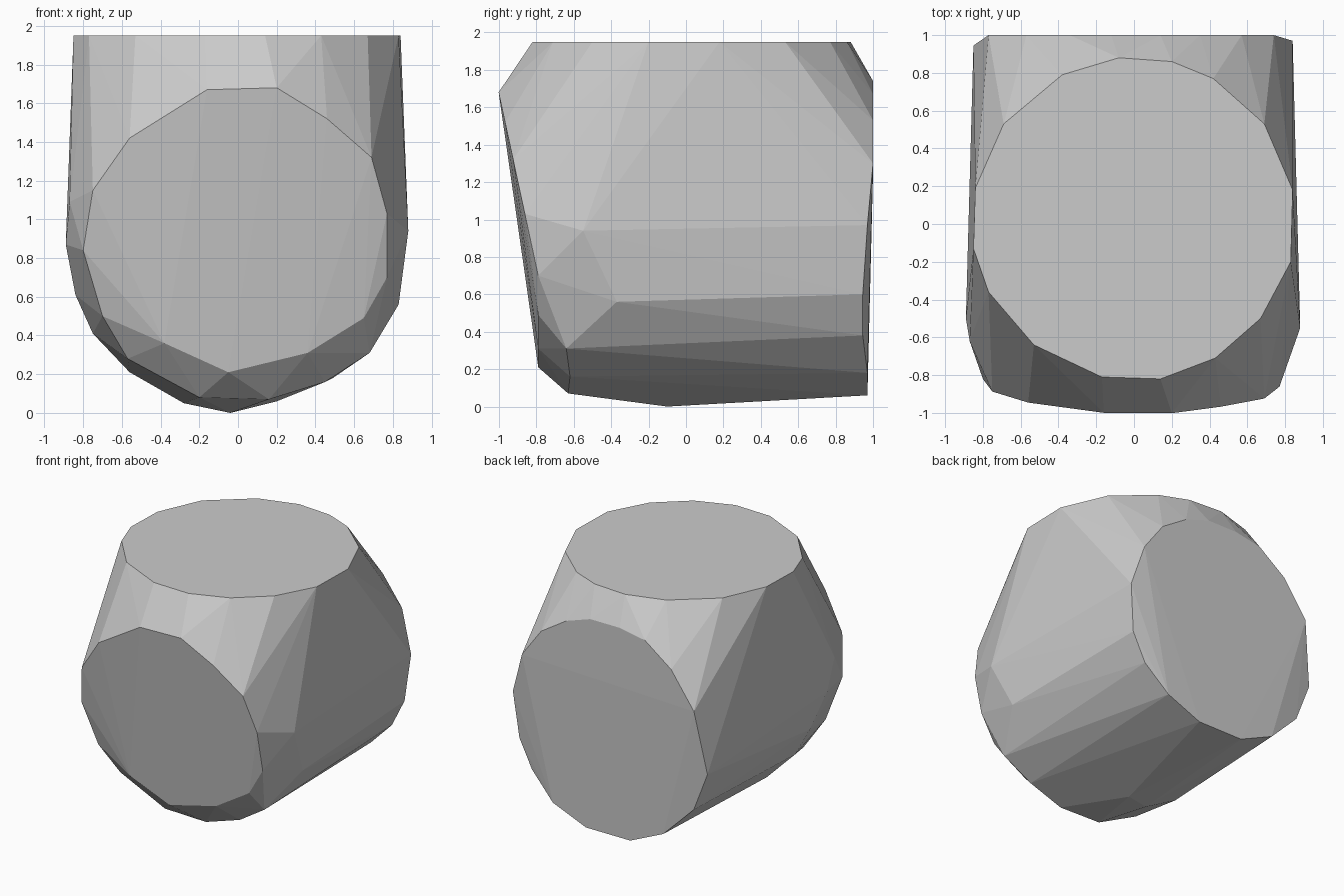
import bpy
import bmesh
import math

default_cube = bpy.data.objects.get("Cube")
if default_cube:
    bpy.data.objects.remove(default_cube, do_unlink=True)


def make_material(name, colour):
    material = bpy.data.materials.new(name)
    material.use_nodes = True
    material.diffuse_color = colour
    shader = next(n for n in material.node_tree.nodes if n.type == 'BSDF_PRINCIPLED')
    shader.inputs["Base Color"].default_value = colour
    shader.inputs["Roughness"].default_value = 0.8
    return material


def front_depth(z):
    """The front face leans forward above its lower third."""
    return -0.79 - 0.216 * max(z - 0.7, 0)


def back_depth(x, z):
    """The back face is upright on top and slightly tucked in at the sides."""
    if z > 1.2:
        return 1.0
    return 0.945 if abs(x) > 0.6 and z < 0.9 else 0.97


def hull_object(name, points, material):
    """Wrap the points in a faceted convex skin and merge its flat areas."""
    mesh = bpy.data.meshes.new(name)
    bm = bmesh.new()
    for point in points:
        bm.verts.new(point)
    result = bmesh.ops.convex_hull(bm, input=list(bm.verts))
    inside = set(result["geom_interior"]) | set(result["geom_unused"])
    loose = [item for item in inside if isinstance(item, bmesh.types.BMVert)]
    bmesh.ops.delete(bm, geom=loose, context='VERTS')
    bmesh.ops.dissolve_limit(bm, angle_limit=math.radians(0.5),
                             verts=list(bm.verts), edges=list(bm.edges))
    bmesh.ops.recalc_face_normals(bm, faces=list(bm.faces))
    bm.to_mesh(mesh)
    bm.free()
    mesh.materials.append(material)
    obj = bpy.data.objects.new(name, mesh)
    bpy.context.collection.objects.link(obj)
    return obj


# Top face outline, as x and y
TOP_HEIGHT = 1.95
top_outline = [
    (-.08, .88), (.2, .86), (.42, .77), (.69, .53),
    (.84, .18), (.83, -.2), (.67, -.5), (.43, -.71),
    (.14, -.82), (-.17, -.81), (-.53, -.64), (-.77, -.36),
    (-.85, -.13), (-.84, .19), (-.69, .53), (-.38, .79),
]

# Front face outline, as x and z
front_outline = [
    (-.16, 1.67), (.2, 1.68), (.46, 1.52), (.69, 1.32),
    (.77, 1.03), (.77, .7), (.65, .49), (.36, .31),
    (-.05, .21), (-.8, .84), (-.75, 1.15), (-.56, 1.42),
]

# Back face outline, as x and z
back_outline = [
    (.14, 1.74), (.35, 1.67), (.57, 1.53), (.74, 1.3),
    (.84, .97), (.8, .6), (.69, .38), (.49, .18),
    (.2, .06), (-.19, .06), (-.48, .19), (-.73, .44),
    (-.85, .75), (-.77, 1.25), (-.57, 1.53), (-.34, 1.7), (-.12, 1.74),
]

# Corners of the rounded belly between the front and back faces
belly_corners = [
    (.88, -.55, .94), (.83, -.37, .56), (.68, -.64, .31),
    (.45, -.62, .16), (.16, -.63, .07), (-.2, -.63, .08),
    (-.38, -.81, .36), (-.57, -.66, .28), (-.7, -.75, .5),
    (-.04, -.1, 0), (-.28, -.2, .05), (-.56, -.21, .21),
    (-.75, -.3, .41), (-.84, -.35, .61), (-.89, -.5, .87), (-.87, -.62, 1.09),
]

points = [(x, y, TOP_HEIGHT) for x, y in top_outline]
points += [(x, front_depth(z), z) for x, z in front_outline]
points += [(x, back_depth(x, z), z) for x, z in back_outline]
points += belly_corners

stone_grey = make_material("stone_grey", (0.6, 0.6, 0.6, 1.0))
hull_object("faceted_stone", points, stone_grey)
